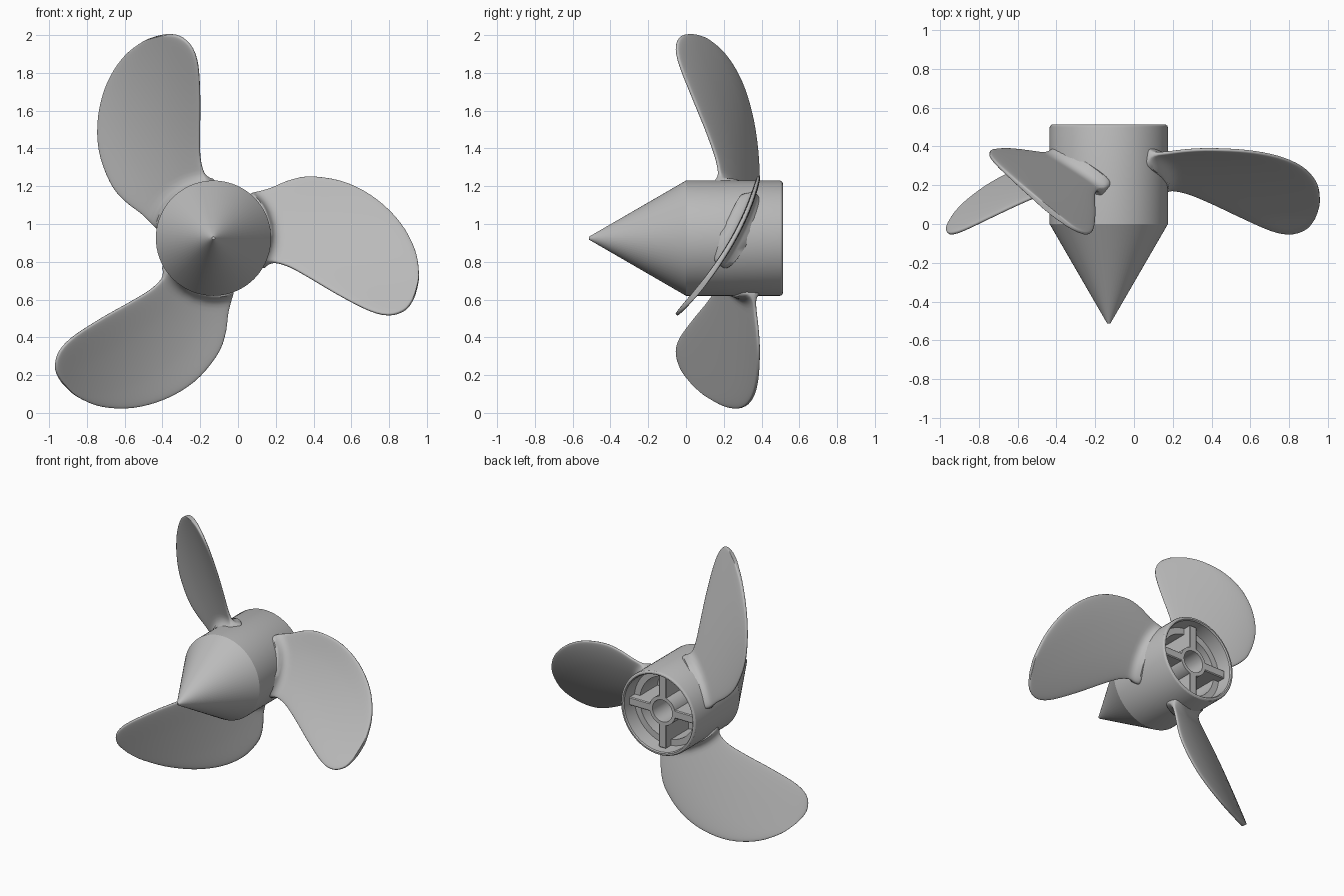
import bpy, bmesh, math
from mathutils import Vector
from mathutils.geometry import interpolate_bezier

if "Cube" in bpy.data.objects:
    bpy.data.objects.remove(bpy.data.objects["Cube"])

CENTRE = Vector((-0.13, 0, 0.925))
HUB_R = 0.305

grey = bpy.data.materials.new("metal_grey")
grey.use_nodes = True
grey.diffuse_color = (0.5, 0.5, 0.5, 1)
grey.node_tree.nodes["Principled BSDF"].inputs["Base Color"].default_value = (0.5, 0.5, 0.5, 1)


def finish(bm, name, angle=30):
    """Turn a bmesh into a smooth shaded object at the hub centre."""
    bmesh.ops.remove_doubles(bm, verts=bm.verts, dist=1e-5)
    bmesh.ops.recalc_face_normals(bm, faces=bm.faces)
    mesh = bpy.data.meshes.new(name)
    bm.to_mesh(mesh)
    bm.free()
    mesh.materials.append(grey)
    obj = bpy.data.objects.new(name, mesh)
    bpy.context.collection.objects.link(obj)
    obj.location = CENTRE
    bpy.ops.object.select_all(action='DESELECT')
    obj.select_set(True)
    bpy.context.view_layer.objects.active = obj
    bpy.ops.object.shade_smooth_by_angle(angle=math.radians(angle))
    return obj


def lathe(name, profile, closed=False, steps=72):
    """Spin (radius, y) points about the y axis."""
    bm = bmesh.new()
    verts = [bm.verts.new((r, y, 0)) for r, y in profile]
    edges = [bm.edges.new(p) for p in zip(verts, verts[1:])]
    if closed:
        edges.append(bm.edges.new((verts[-1], verts[0])))
    bmesh.ops.spin(bm, geom=verts + edges, cent=(0, 0, 0), axis=(0, 1, 0),
                   angle=math.tau, steps=steps)
    return finish(bm, name)


# Hub: pointed nose, straight barrel, rounded rear rim and stepped cavity
lathe("hub", [(0, -0.513), (0.008, -0.513), (HUB_R, 0), (HUB_R, 0.497),
              (0.302, 0.506), (0.295, 0.512), (0.285, 0.513), (0.278, 0.505),
              (0.27, 0.4), (0.225, 0.4), (0.225, 0.2), (0, 0.2)])

# Bearing tube in the rear cavity
lathe("shaft_tube", [(0.105, 0.19), (0.105, 0.46), (0.08, 0.46), (0.08, 0.19)], True, 48)

# Four spokes from tube to barrel wall
for i in range(4):
    bm = bmesh.new()
    bmesh.ops.create_cube(bm, size=1)
    for v in bm.verts:
        v.co = (0.182 + v.co.x * 0.18, 0.325 + v.co.y * 0.27, v.co.z * 0.06)
    bmesh.ops.bevel(bm, geom=bm.edges[:], offset=0.006, segments=1, affect='EDGES')
    finish(bm, f"spoke_{i + 1}").rotation_euler.y = i * math.pi / 2


def resample(points, stations):
    """Smooth curve through points, sampled at length fractions."""
    p = [Vector(q).to_3d() for q in points]
    p = [2 * p[0] - p[1]] + p + [2 * p[-1] - p[-2]]
    line = []
    for a, b, c, d in zip(p, p[1:], p[2:], p[3:]):
        line += interpolate_bezier(b, b + (c - a) / 6, c - (d - b) / 6, c, 16)[:-1]
    line.append(p[-2])
    lengths = [0]
    for a, b in zip(line, line[1:]):
        lengths.append(lengths[-1] + (b - a).length)
    out, k = [], 0
    for t in stations:
        goal = t * lengths[-1]
        while k < len(line) - 2 and lengths[k + 1] < goal:
            k += 1
        f = (goal - lengths[k]) / (lengths[k + 1] - lengths[k])
        out.append(line[k].lerp(line[k + 1], f))
    return out


def polar(p):
    return math.hypot(p.x, p.y), math.atan2(p.y, p.x)


def power(x, e):
    return math.copysign(abs(x) ** e, x)


def make_blade(name):
    """Loft closed sections between the two edges, flared into the hub."""
    tip = (1.075, -0.275)
    upper = [(0.185, 0.215), (0.212, 0.238), (0.3, 0.265), (0.405, 0.308), (0.52, 0.327),
             (0.696, 0.297), (0.855, 0.213), (0.987, 0.085), (1.067, -0.063),
             (1.088, -0.195), tip]
    lower = [(0.25, -0.14), (0.285, -0.135), (0.326, -0.129), (0.405, -0.153), (0.51, -0.211),
             (0.67, -0.305), (0.83, -0.385), (0.934, -0.406), (1.014, -0.38),
             (1.055, -0.328), tip]
    rows, cols, thick, fillet = 44, 40, 0.015, 0.06
    stations = [(1 - math.cos(math.pi * k / rows)) / 2 for k in range(rows + 1)]
    bm = bmesh.new()
    rings = []
    for a, b in zip(resample(upper, stations), resample(lower, stations)):
        (ra, ta), (rb, tb) = polar(a), polar(b)
        taper = min(1, math.sqrt((a - b).length / 0.08))
        ring = []
        for j in range(cols):
            phi = math.tau * j / cols
            s = (1 + power(math.cos(phi), 0.6)) / 2
            r, t = rb + (ra - rb) * s, tb + (ta - tb) * s
            u, v = r * math.cos(t), r * math.sin(t)
            # Curved pitch surface and its slope
            y = -0.05 + 0.794 * (v + 0.405) - 0.48 * (v + 0.405) * (v + 0.09)
            slope = 0.794 - 0.48 * (2 * v + 0.495)
            gap = min(max(r - HUB_R, 0), fillet)
            flare = fillet - math.sqrt(fillet ** 2 - (fillet - gap) ** 2)
            h = (thick * taper + flare) * power(math.sin(phi), 0.45)
            n = Vector((0, 1, -slope)).normalized() * h
            ring.append(bm.verts.new(Vector((u, y, v)) + n))
        rings.append(ring)
    for r0, r1 in zip(rings, rings[1:]):
        for j in range(cols):
            k = (j + 1) % cols
            bm.faces.new((r0[j], r0[k], r1[k], r1[j]))
    return finish(bm, name, 60)


# Three blades around the hub
blade = make_blade("blade_1")
for i in (1, 2):
    copy = bpy.data.objects.new(f"blade_{i + 1}", blade.data)
    bpy.context.collection.objects.link(copy)
    copy.location = CENTRE
    copy.rotation_euler.y = -i * math.tau / 3
